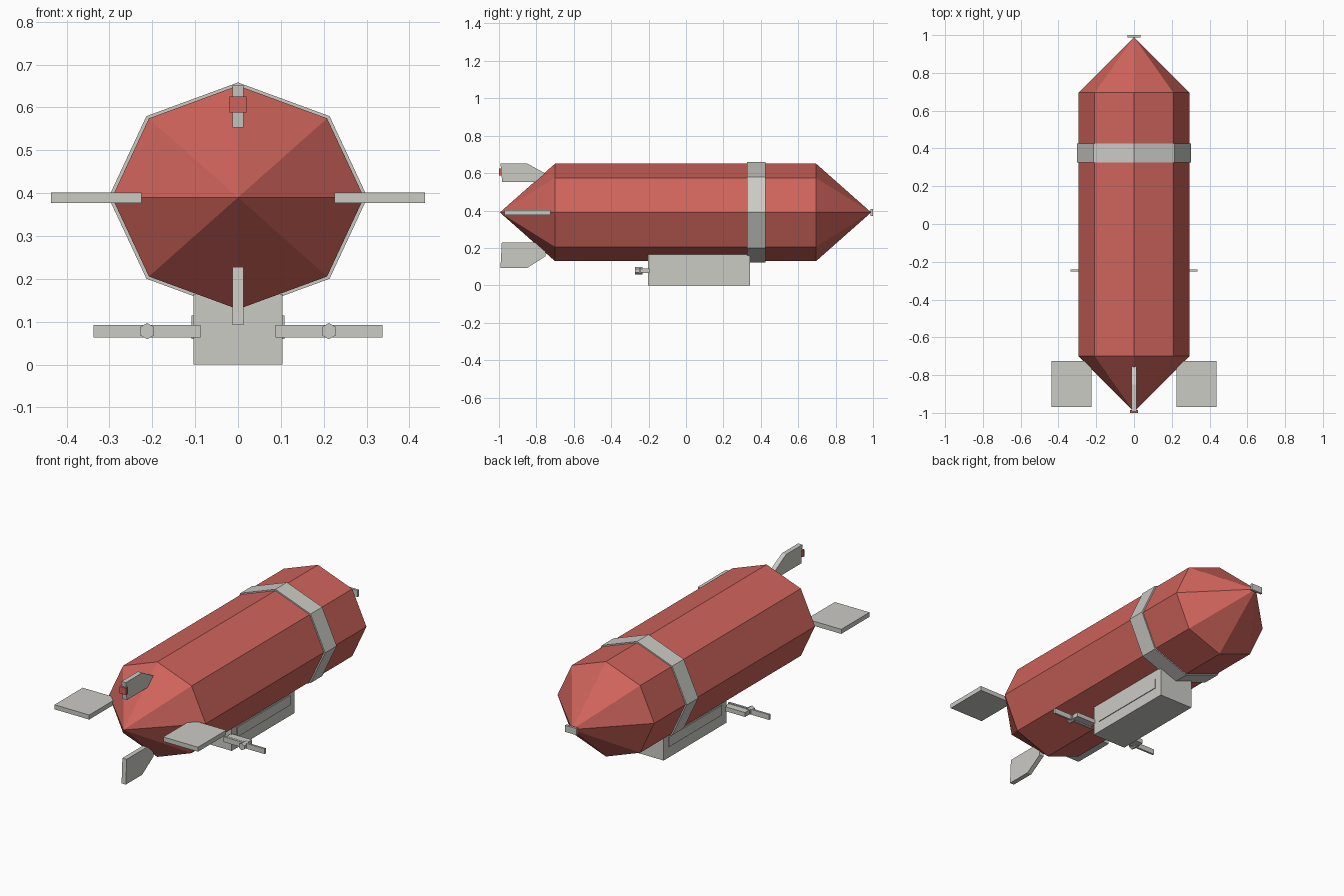
import bpy, bmesh, math
from mathutils import Matrix

if "Cube" in bpy.data.objects:
    bpy.data.objects.remove(bpy.data.objects["Cube"])


def material(name, rgb):
    m = bpy.data.materials.new(name)
    m.diffuse_color = (*rgb, 1)
    m.use_nodes = True
    m.node_tree.nodes["Principled BSDF"].inputs["Base Color"].default_value = m.diffuse_color
    return m


RED = material("hull red", (0.62, 0.125, 0.105))
GREY = material("light grey", (0.60, 0.595, 0.56))
AXIS_Z = 0.39


def finish(name, bm, mat):
    bmesh.ops.recalc_face_normals(bm, faces=bm.faces)
    me = bpy.data.meshes.new(name)
    bm.to_mesh(me)
    bm.free()
    me.materials.append(mat)
    ob = bpy.data.objects.new(name, me)
    bpy.context.collection.objects.link(ob)
    return ob


def box(name, x, y, z, mat=GREY):
    bm = bmesh.new()
    bmesh.ops.create_cube(bm, size=1)
    for v in bm.verts:
        v.co = [(a + b) / 2 + c * (b - a) for (a, b), c in zip((x, y, z), v.co)]
    return finish(name, bm, mat)


def octagon(bm, y, scale):
    """Oval eight-sided ring around the hull axis."""
    return [bm.verts.new((0.294 * scale * math.cos(i * math.pi / 4), y,
                          AXIS_Z + 0.261 * scale * math.sin(i * math.pi / 4)))
            for i in range(8)]


def bridge(bm, a, b):
    for i in range(8):
        j = (i + 1) % 8
        bm.faces.new((a[i], a[j], b[j], b[i]))


def side_plate(name, outline, half):
    """Extrude a y-z outline across x."""
    bm = bmesh.new()
    face = bm.faces.new([bm.verts.new((-half, y, z)) for y, z in outline])
    ext = bmesh.ops.extrude_face_region(bm, geom=[face])["geom"]
    for v in ext:
        if isinstance(v, bmesh.types.BMVert):
            v.co.x = half
    return finish(name, bm, GREY)


# Hull with pointed ends
bm = bmesh.new()
front, back = octagon(bm, -0.70, 1), octagon(bm, 0.695, 1)
bridge(bm, front, back)
for ring, tip_y in ((front, -0.995), (back, 0.99)):
    tip = bm.verts.new((0, tip_y, AXIS_Z))
    for i in range(8):
        bm.faces.new((ring[i], ring[(i + 1) % 8], tip))
finish("hull", bm, RED)

# Band around the hull
bm = bmesh.new()
rings = [octagon(bm, y, s) for y, s in
         ((0.325, 0.985), (0.325, 1.028), (0.425, 1.028), (0.425, 0.985))]
for i in range(4):
    bridge(bm, rings[i], rings[(i + 1) % 4])
finish("hull_band", bm, GREY)

# Nose cap
box("nose_cap", (-0.035, 0.035), (0.987, 1.0), (0.372, 0.408))

# Vertical tail fins and tail light
side_plate("upper_fin", [(-0.992, 0.652), (-0.85, 0.652), (-0.752, 0.598),
                         (-0.80, 0.553), (-0.983, 0.553)], 0.013)
side_plate("lower_fin", [(-0.992, 0.092), (-0.85, 0.092), (-0.752, 0.155),
                         (-0.752, 0.228), (-0.985, 0.228)], 0.013)
box("tail_light", (-0.02, 0.02), (-1.0, -0.985), (0.588, 0.625), RED)

# Gondola
box("gondola", (-0.104, 0.104), (-0.203, 0.342), (0, 0.165))

for side, s in (("left", -1), ("right", 1)):
    def span(a, b):
        return tuple(sorted((s * a, s * b)))

    # Horizontal tail fin
    box(side + "_fin", span(0.225, 0.436), (-0.97, -0.725), (0.377, 0.402))
    # Raised window panel
    box(side + "_window_panel", span(0.10, 0.108), (-0.16, 0.30), (0.06, 0.114))
    # Engine strut, propeller blade and hub
    box(side + "_strut", span(0.095, 0.222), (-0.235, -0.195), (0.066, 0.09))
    box(side + "_propeller", span(0.087, 0.337), (-0.251, -0.24), (0.063, 0.092))
    bm = bmesh.new()
    bmesh.ops.create_cone(bm, cap_ends=True, segments=6, radius1=0.019,
                          radius2=0.019, depth=0.04)
    bmesh.ops.transform(bm, verts=bm.verts, matrix=Matrix.Translation(
        (s * 0.212, -0.252, 0.078)) @ Matrix.Rotation(math.pi / 2, 4, 'X'))
    finish(side + "_hub", bm, GREY)
